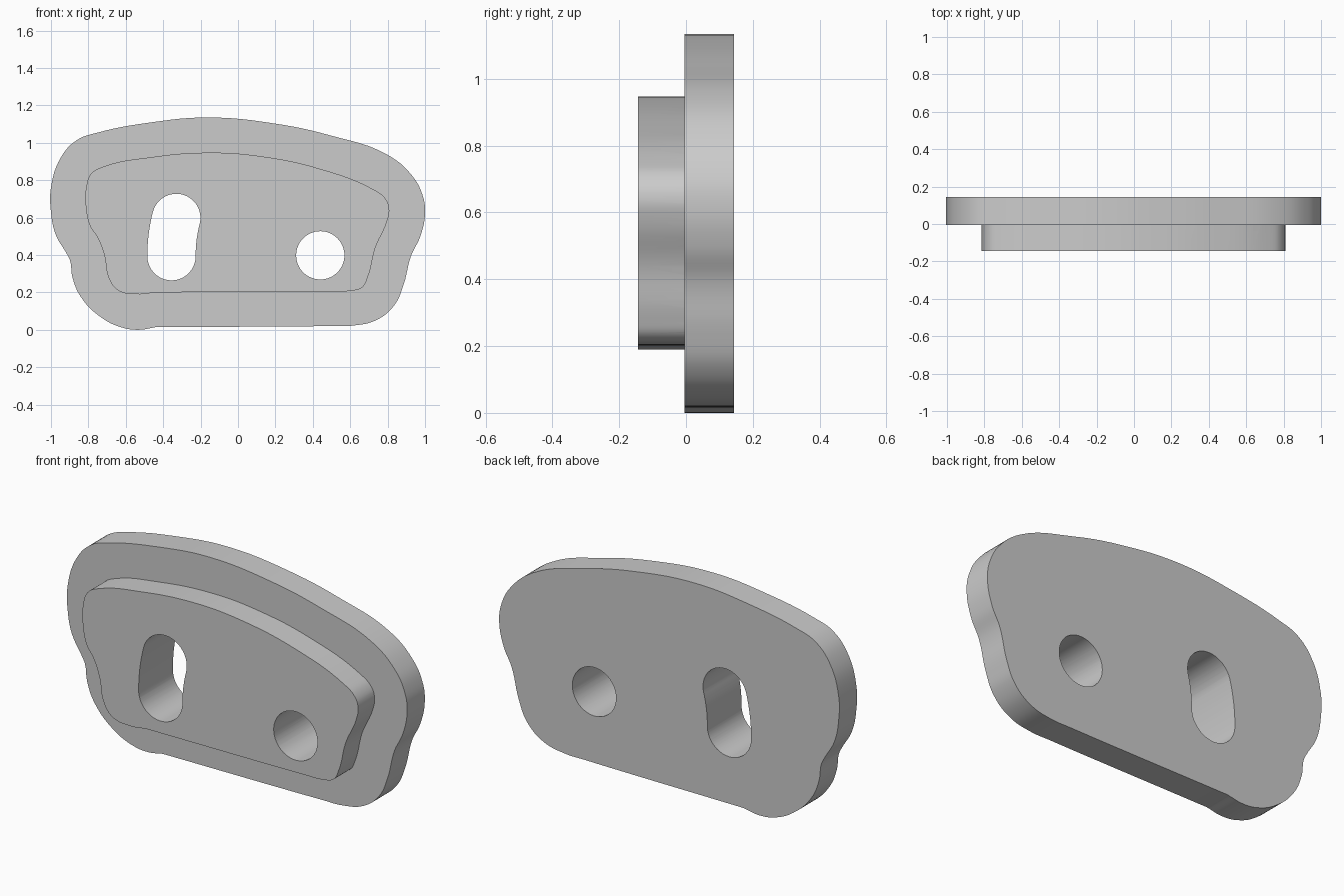
import bpy
from math import cos, sin, pi, atan2, hypot

if "Cube" in bpy.data.objects:
    bpy.data.objects.remove(bpy.data.objects["Cube"])

# Outlines in the front view (x, z); a third value marks a sharp corner
OUTER = [(-0.16, 1.135), (0.20, 1.102), (0.49, 1.04), (0.80, 0.935), (0.93, 0.825),
         (0.985, 0.725), (1.0, 0.63), (0.975, 0.50), (0.925, 0.395), (0.885, 0.24),
         (0.835, 0.13), (0.74, 0.052), (0.62, 0.023), (0.50, 0.02), (-0.44, 0.014, 1),
         (-0.53, 0.0), (-0.62, 0.012), (-0.73, 0.065), (-0.84, 0.175), (-0.885, 0.28),
         (-0.898, 0.37), (-0.915, 0.405), (-0.975, 0.51), (-1.0, 0.63), (-1.0, 0.76),
         (-0.945, 0.925), (-0.86, 1.015), (-0.755, 1.053), (-0.47, 1.108)]
INNER = [(-0.16, 0.947), (0.12, 0.928), (0.44, 0.86), (0.73, 0.747), (0.785, 0.705),
         (0.808, 0.65), (0.797, 0.58), (0.735, 0.44), (0.695, 0.285), (0.663, 0.226),
         (0.60, 0.208), (0.50, 0.205), (-0.44, 0.2, 1), (-0.54, 0.19), (-0.64, 0.21),
         (-0.69, 0.275), (-0.715, 0.40), (-0.75, 0.492), (-0.79, 0.553), (-0.81, 0.63),
         (-0.81, 0.77), (-0.785, 0.835), (-0.72, 0.872), (-0.47, 0.922)]


def slab(name, pts, y0, y1, smooth=True):
    """Extrude a closed front-view outline between y0 and y1."""
    cu = bpy.data.curves.new(name, 'CURVE')
    cu.dimensions = '2D'
    cu.fill_mode = 'BOTH'
    cu.resolution_u = 6 if smooth else 1
    cu.extrude = (y1 - y0) / 2
    if smooth:
        sp = cu.splines.new('BEZIER')
        sp.bezier_points.add(len(pts) - 1)
        for bp, p in zip(sp.bezier_points, pts):
            bp.co = (p[0], p[1], 0)
            kind = 'VECTOR' if len(p) > 2 else 'AUTO'
            bp.handle_left_type = bp.handle_right_type = kind
    else:
        sp = cu.splines.new('POLY')
        sp.points.add(len(pts) - 1)
        for q, p in zip(sp.points, pts):
            q.co = (p[0], p[1], 0, 1)
    sp.use_cyclic_u = True
    ob = bpy.data.objects.new(name, cu)
    bpy.context.collection.objects.link(ob)
    ob.rotation_euler = (pi / 2, 0, 0)
    ob.location.y = (y0 + y1) / 2
    bpy.ops.object.select_all(action='DESELECT')
    ob.select_set(True)
    bpy.context.view_layer.objects.active = ob
    bpy.ops.object.convert(target='MESH')
    ob = bpy.context.view_layer.objects.active
    bpy.ops.object.transform_apply(location=True, rotation=True, scale=True)
    # Weld caps to walls so the slab is a closed solid
    bpy.ops.object.mode_set(mode='EDIT')
    bpy.ops.mesh.select_all(action='SELECT')
    bpy.ops.mesh.remove_doubles(threshold=0.0002)
    bpy.ops.mesh.normals_make_consistent(inside=False)
    bpy.ops.object.mode_set(mode='OBJECT')
    return ob


def arc(cx, cz, r, a0, a1, n):
    return [(cx + r * cos(a0 + (a1 - a0) * i / n), cz + r * sin(a0 + (a1 - a0) * i / n))
            for i in range(n + 1)]


def combine(target, other, op):
    bpy.context.view_layer.objects.active = target
    m = target.modifiers.new(op, 'BOOLEAN')
    m.operation, m.object, m.solver = op, other, 'EXACT'
    bpy.ops.object.modifier_apply(modifier=m.name)
    bpy.data.objects.remove(other)


# Back plate with the raised pad on its front
plate = slab("stepped_plate", OUTER, -0.005, 0.144)
combine(plate, slab("raised_pad", INNER, -0.144, 0.05), 'UNION')

# Round pivot hole
px, pz, r = 0.44, 0.398, 0.129
hole = arc(px, pz, r, 0, 2 * pi, 64)[:-1]
combine(plate, slab("pivot_cutter", hole, -0.3, 0.3, False), 'DIFFERENCE')

# Slot swept about the pivot, with rounded ends
R = hypot(0.77, 0.2)
a_top, a_bot = pi - atan2(0.2, 0.77), pi + 0.006
slot = (arc(px, pz, R + r, a_top, a_bot, 12)
        + arc(px + R * cos(a_bot), pz + R * sin(a_bot), r, a_bot, a_bot + pi, 32)[1:]
        + arc(px, pz, R - r, a_bot, a_top, 12)[1:]
        + arc(px + R * cos(a_top), pz + R * sin(a_top), r, a_top - pi, a_top, 32)[1:-1])
combine(plate, slab("slot_cutter", slot, -0.3, 0.3, False), 'DIFFERENCE')

bpy.ops.object.select_all(action='DESELECT')
plate.select_set(True)
bpy.context.view_layer.objects.active = plate
bpy.ops.object.shade_smooth_by_angle(angle=pi / 6)
